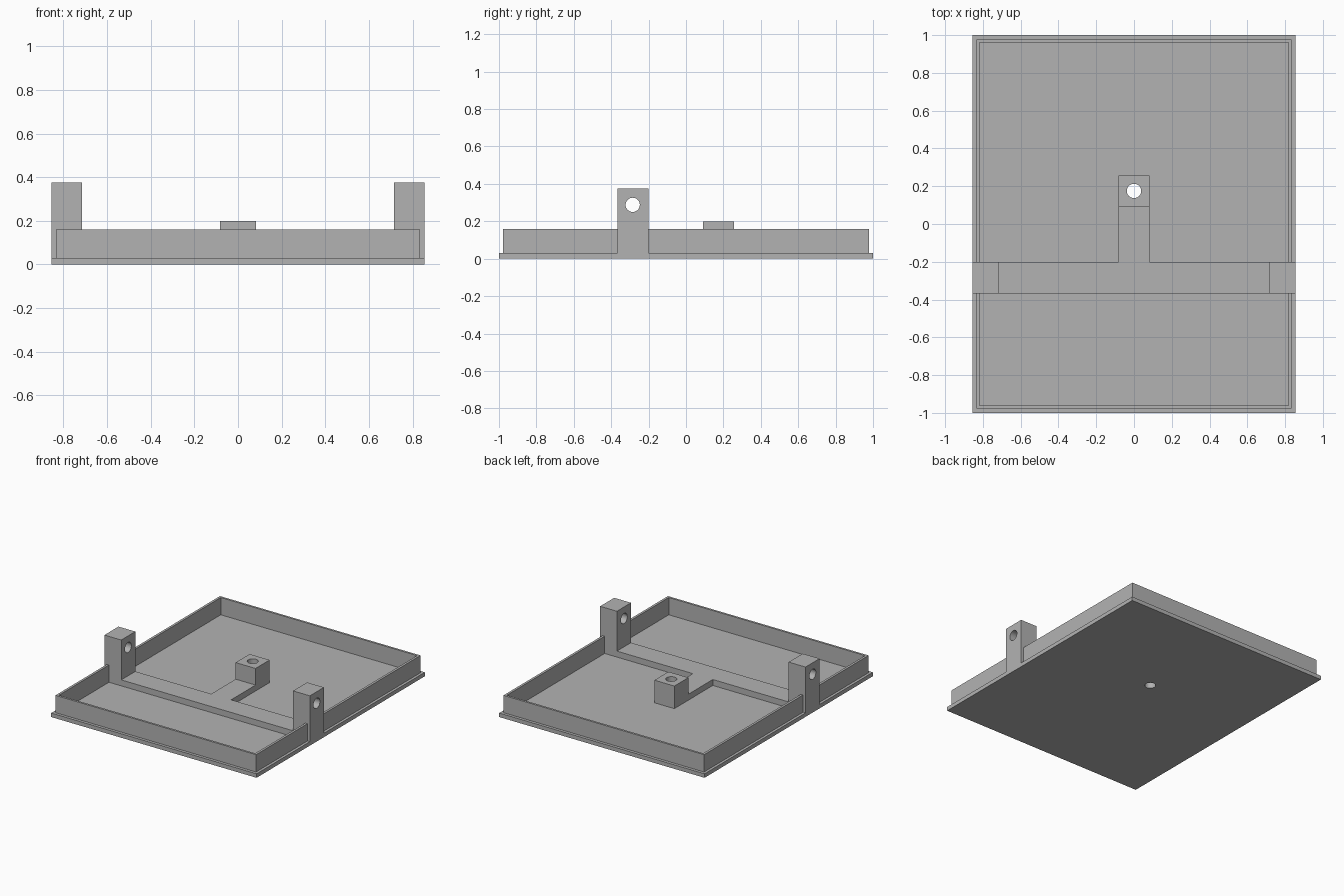
import bpy
import bmesh
from mathutils import Matrix, Vector

default = bpy.data.objects.get("Cube")
if default:
    bpy.data.objects.remove(default, do_unlink=True)

grey = bpy.data.materials.new("plain grey")
grey.use_nodes = True
colour = (0.45, 0.45, 0.45, 1)
grey.diffuse_color = colour
grey.node_tree.nodes["Principled BSDF"].inputs["Base Color"].default_value = colour

PLATE_TOP = 0.03
RIM_TOP = 0.16
BAR_TOP = 0.075
HALF_X = 0.855
BAR_FRONT, BAR_BACK = -0.367, -0.2
HOLE_R = 0.038


def add_object(name, bm):
    bmesh.ops.recalc_face_normals(bm, faces=bm.faces)
    mesh = bpy.data.meshes.new(name)
    bm.to_mesh(mesh)
    bm.free()
    mesh.materials.append(grey)
    obj = bpy.data.objects.new(name, mesh)
    bpy.context.collection.objects.link(obj)
    return obj


def prism(name, points, offset):
    """Extrude a flat outline along an offset."""
    bm = bmesh.new()
    face = bm.faces.new([bm.verts.new(p) for p in points])
    result = bmesh.ops.extrude_face_region(bm, geom=[face], use_keep_orig=True)
    verts = [v for v in result["geom"] if isinstance(v, bmesh.types.BMVert)]
    bmesh.ops.translate(bm, verts=verts, vec=Vector(offset))
    return add_object(name, bm)


def rectangle(x, y, z):
    return [(-x, -y, z), (x, -y, z), (x, y, z), (-x, y, z)]


def drill(name, centre, axis, targets):
    """Cut a round hole through each target."""
    bm = bmesh.new()
    turn = Vector((0, 0, 1)).rotation_difference(Vector(axis)).to_matrix().to_4x4()
    bmesh.ops.create_cone(bm, cap_ends=True, segments=48, radius1=HOLE_R,
                          radius2=HOLE_R, depth=3,
                          matrix=Matrix.Translation(centre) @ turn)
    cutter = add_object(name, bm)
    cutter.hide_render = True
    for obj in targets:
        mod = obj.modifiers.new("hole", "BOOLEAN")
        mod.operation = "DIFFERENCE"
        mod.solver = "EXACT"
        mod.object = cutter
        bpy.context.view_layer.update()
        graph = bpy.context.evaluated_depsgraph_get()
        cut = bpy.data.meshes.new_from_object(obj.evaluated_get(graph))
        obj.modifiers.clear()
        obj.data = cut
    bpy.data.objects.remove(cutter, do_unlink=True)


# Base plate
plate = prism("base_plate", rectangle(HALF_X, 1, 0), (0, 0, PLATE_TOP))

# Thin rim standing on the plate
bm = bmesh.new()
loops = []
for x, y in ((0.835, 0.978), (0.817, 0.962)):
    for z in (PLATE_TOP, RIM_TOP):
        loops.append([bm.verts.new(p) for p in rectangle(x, y, z)])
outer_low, outer_high, inner_low, inner_high = loops
ring = [outer_low, outer_high, inner_high, inner_low]
for a, b in zip(ring, ring[1:] + ring[:1]):
    for i in range(4):
        j = (i + 1) % 4
        bm.faces.new((a[i], a[j], b[j], b[i]))
add_object("rim_wall", bm)

# Cross bar with an upright post at each end
half = [(HALF_X, PLATE_TOP), (HALF_X, 0.375), (0.715, 0.375), (0.715, BAR_TOP)]
outline = half + [(-x, z) for x, z in reversed(half)]
bracket = prism("cross_bar_and_posts", [(x, BAR_FRONT, z) for x, z in outline],
                (0, BAR_BACK - BAR_FRONT, 0))

# Middle arm ending in a raised block
outline = [(BAR_BACK, PLATE_TOP), (0.257, PLATE_TOP), (0.257, 0.2),
           (0.09, 0.2), (0.09, BAR_TOP), (BAR_BACK, BAR_TOP)]
arm = prism("middle_arm_and_block", [(-0.083, y, z) for y, z in outline],
            (0.166, 0, 0))

# Round holes: across both posts, and down through block and plate
drill("post_hole_cutter", (0, -0.285, 0.288), (1, 0, 0), [bracket])
drill("block_hole_cutter", (0, 0.175, 0), (0, 0, 1), [arm, plate])
